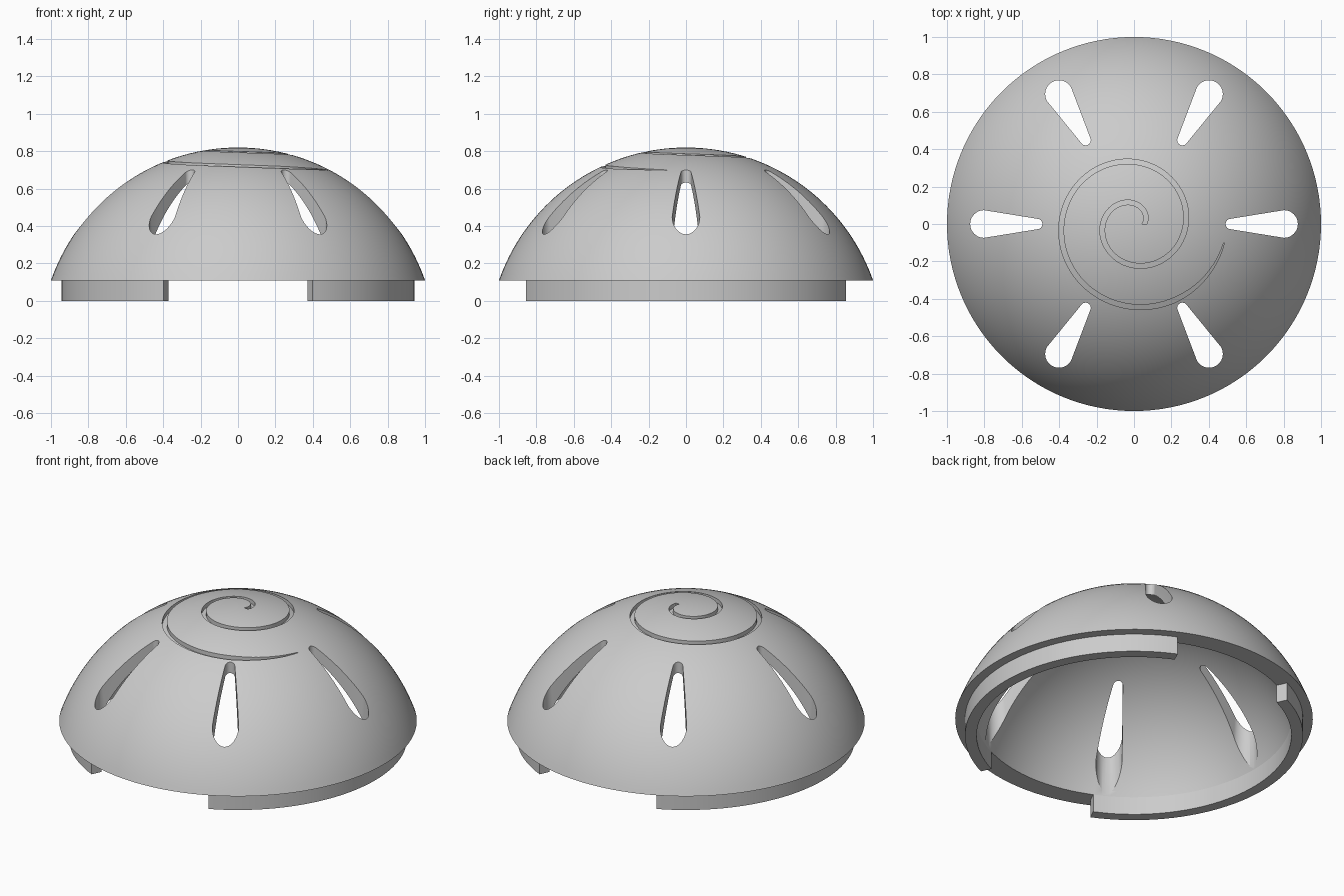
import bpy, bmesh
from math import sin, cos, pi, sqrt, radians
from mathutils import Vector, Matrix

if "Cube" in bpy.data.objects:
    bpy.data.objects.remove(bpy.data.objects["Cube"])

RIM_Z = 0.11          # underside of the dome
OUT_C, OUT_R = -0.239, 1.059   # outer sphere: centre height, radius
IN_C, IN_R = -0.14, 0.915      # inner sphere
SLOTS = 6

grey = bpy.data.materials.new("plain grey")
grey.use_nodes = True
grey.diffuse_color = (0.6, 0.6, 0.6, 1)
grey.node_tree.nodes["Principled BSDF"].inputs["Base Color"].default_value = (0.6, 0.6, 0.6, 1)


def make_object(name, bm):
    bmesh.ops.recalc_face_normals(bm, faces=bm.faces)
    mesh = bpy.data.meshes.new(name)
    bm.to_mesh(mesh)
    bm.free()
    mesh.materials.append(grey)
    obj = bpy.data.objects.new(name, mesh)
    bpy.context.collection.objects.link(obj)
    return obj


def revolve(bm, points, start, angle, steps):
    """Sweep a closed (radius, z) profile about the z axis."""
    turn = Matrix.Rotation(start, 3, 'Z')
    verts = [bm.verts.new(turn @ Vector((r, 0, z))) for r, z in points]
    full = angle > 6.28
    if full:
        geom = [bm.edges.new((a, b)) for a, b in zip(verts, verts[1:] + verts[:1])]
    else:
        geom = [bm.faces.new(verts)]
    bmesh.ops.spin(bm, geom=geom, cent=(0, 0, 0), axis=(0, 0, 1), angle=angle,
                   steps=steps, use_duplicate=False)
    bmesh.ops.remove_doubles(bm, verts=bm.verts, dist=1e-5)


def arc(centre, radius, n=36):
    """Sphere profile from the rim up to the pole."""
    top = sqrt(radius ** 2 - (RIM_Z - centre) ** 2)
    a0 = pi / 2 - math_angle(top / radius)
    pts = [(radius * cos(a), centre + radius * sin(a))
           for a in (a0 + (pi / 2 - a0) * i / n for i in range(n))]
    return pts + [(0, centre + radius)]


def math_angle(s):
    from math import asin
    return asin(s)


def cut(target, cutter):
    mod = target.modifiers.new("cut", 'BOOLEAN')
    mod.operation, mod.solver, mod.object = 'DIFFERENCE', 'EXACT', cutter
    bpy.context.view_layer.objects.active = target
    bpy.ops.object.modifier_apply(modifier=mod.name)
    bpy.data.objects.remove(cutter)


def smooth(obj):
    bpy.ops.object.select_all(action='DESELECT')
    obj.select_set(True)
    bpy.context.view_layer.objects.active = obj
    bpy.ops.object.shade_smooth_by_angle(angle=radians(30))


# Dome shell
bm = bmesh.new()
revolve(bm, arc(OUT_C, OUT_R) + arc(IN_C, IN_R)[::-1], 0, 2 * pi, 128)
dome = make_object("dome_shell", bm)

# Teardrop slots, cut straight down
bm = bmesh.new()
for k in range(SLOTS):
    turn = Matrix.Rotation(k * 2 * pi / SLOTS, 3, 'Z')
    outline = []
    for centre, radius, first in ((0.802, 0.074, -pi / 2), (0.518, 0.028, pi / 2)):
        for i in range(17):
            a = first + pi * i / 16
            outline.append((centre + radius * cos(a), radius * sin(a)))
    face = bm.faces.new([bm.verts.new(turn @ Vector((x, y, 0.02))) for x, y in outline])
    ext = bmesh.ops.extrude_face_region(bm, geom=[face])
    bmesh.ops.translate(bm, vec=(0, 0, 1),
                        verts=[v for v in ext["geom"] if isinstance(v, bmesh.types.BMVert)])
cut(dome, make_object("slot_cutter", bm))

# Spiral groove: a thin ribbon that follows the dome and tapers at its end
bm = bmesh.new()
STEPS, TURN, DEPTH = 150, radians(708), 0.025
rows = []
for i in range(STEPS + 1):
    a = TURN * i / STEPS
    mid = 0.055 + 0.222 * a / (2 * pi)
    half = 0.013 * min(1, 0.15 + (STEPS - i) / 12)
    row = []
    for r, lift in ((mid - half, -DEPTH), (mid + half, -DEPTH),
                    (mid + half, DEPTH), (mid - half, DEPTH)):
        z = OUT_C + sqrt(OUT_R ** 2 - r ** 2) + lift
        row.append(bm.verts.new((r * cos(a), r * sin(a), z)))
    rows.append(row)
for p, q in zip(rows, rows[1:]):
    for j in range(4):
        n = (j + 1) % 4
        bm.faces.new((p[j], p[n], q[n], q[j]))
bm.faces.new(rows[0])
bm.faces.new(rows[-1])
cut(dome, make_object("groove_cutter", bm))
smooth(dome)

# Locating lips under the rim, open at front and back
for name, start in (("left_lip", -65), ("right_lip", 115)):
    bm = bmesh.new()
    revolve(bm, [(0.88, 0), (0.945, 0), (0.945, RIM_Z), (0.88, RIM_Z)],
            radians(start), radians(130), 46)
    smooth(make_object(name, bm))
